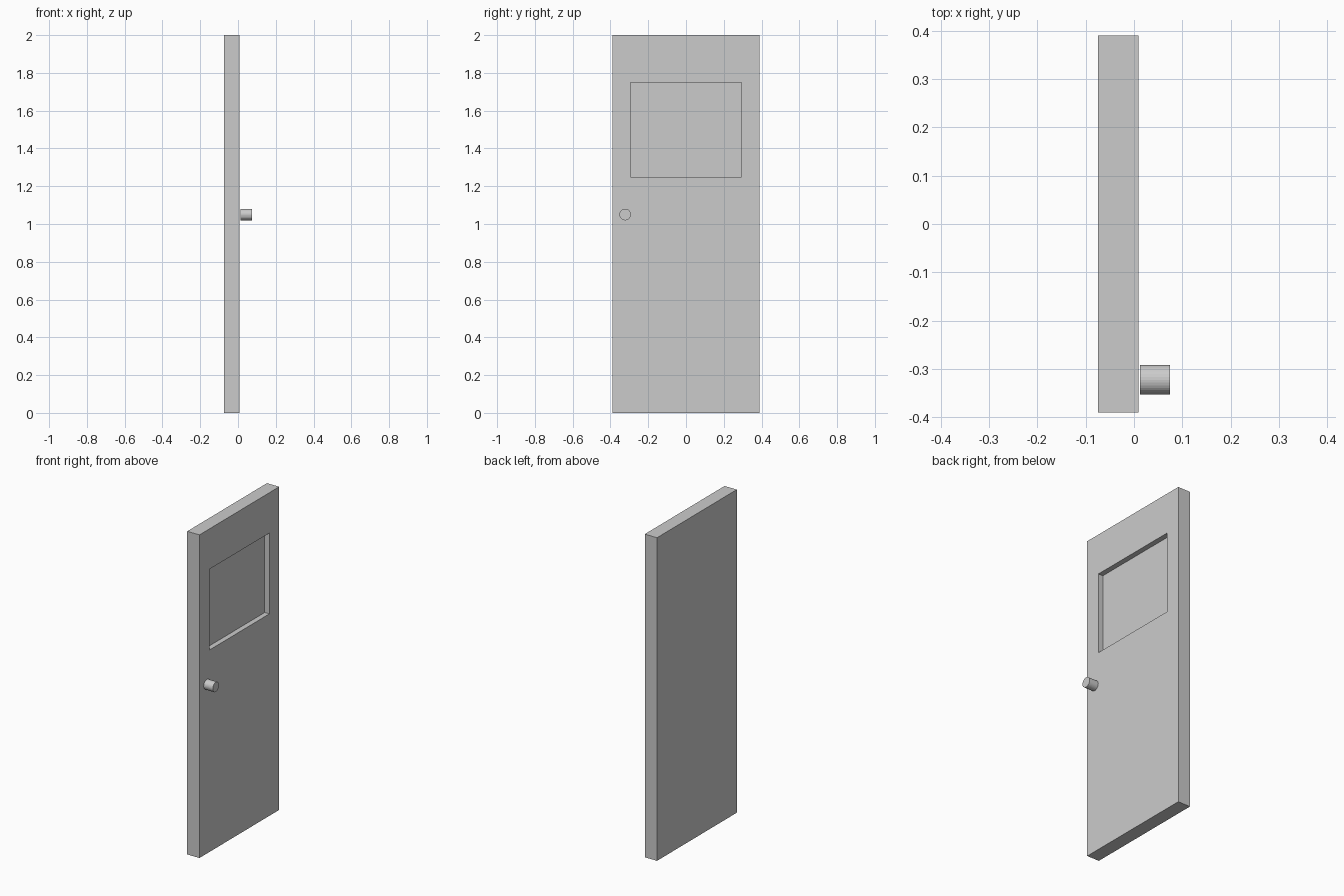
import bpy
import bmesh
import math
from mathutils import Matrix, Vector

cube = bpy.data.objects.get("Cube")
if cube:
    bpy.data.objects.remove(cube, do_unlink=True)

# One plain grey for the whole door
grey = bpy.data.materials.new("plain_grey")
grey.use_nodes = True
colour = (0.6, 0.6, 0.6, 1)
grey.diffuse_color = colour
grey.node_tree.nodes["Principled BSDF"].inputs["Base Color"].default_value = colour


def add_object(name, bm):
    mesh = bpy.data.meshes.new(name)
    bm.normal_update()
    bm.to_mesh(mesh)
    bm.free()
    mesh.materials.append(grey)
    obj = bpy.data.objects.new(name, mesh)
    bpy.context.collection.objects.link(obj)
    return obj


# Door panel: a slab with a window recess sunk into its +x face
back, face, half_width, height = -0.0745, 0.009, 0.39, 2.0
window_y, window_z, depth = (-0.294, 0.294), (1.25, 1.75), 0.032

bm = bmesh.new()
bmesh.ops.create_cube(bm, size=1)
bmesh.ops.scale(bm, vec=(face - back, 2 * half_width, height), verts=bm.verts)
bmesh.ops.translate(bm, vec=((face + back) / 2, 0, height / 2), verts=bm.verts)
bm.normal_update()
window = max(bm.faces, key=lambda f: f.normal.x)
bmesh.ops.inset_individual(bm, faces=[window], thickness=0.1)
for v in window.verts:
    v.co.y = window_y[v.co.y > 0]
    v.co.z = window_z[v.co.z > height / 2]
bmesh.ops.inset_individual(bm, faces=[window], thickness=0)
bmesh.ops.translate(bm, vec=(-depth, 0, 0), verts=window.verts)
add_object("door_panel", bm)

# Door knob: a short cylinder pointing along x
bm = bmesh.new()
bmesh.ops.create_cone(
    bm, cap_ends=True, segments=32, radius1=0.0305, radius2=0.0305, depth=0.062,
    matrix=Matrix.Translation(Vector((0.043, -0.322, 1.05)))
    @ Matrix.Rotation(math.pi / 2, 4, "Y"))
add_object("door_knob", bm)
